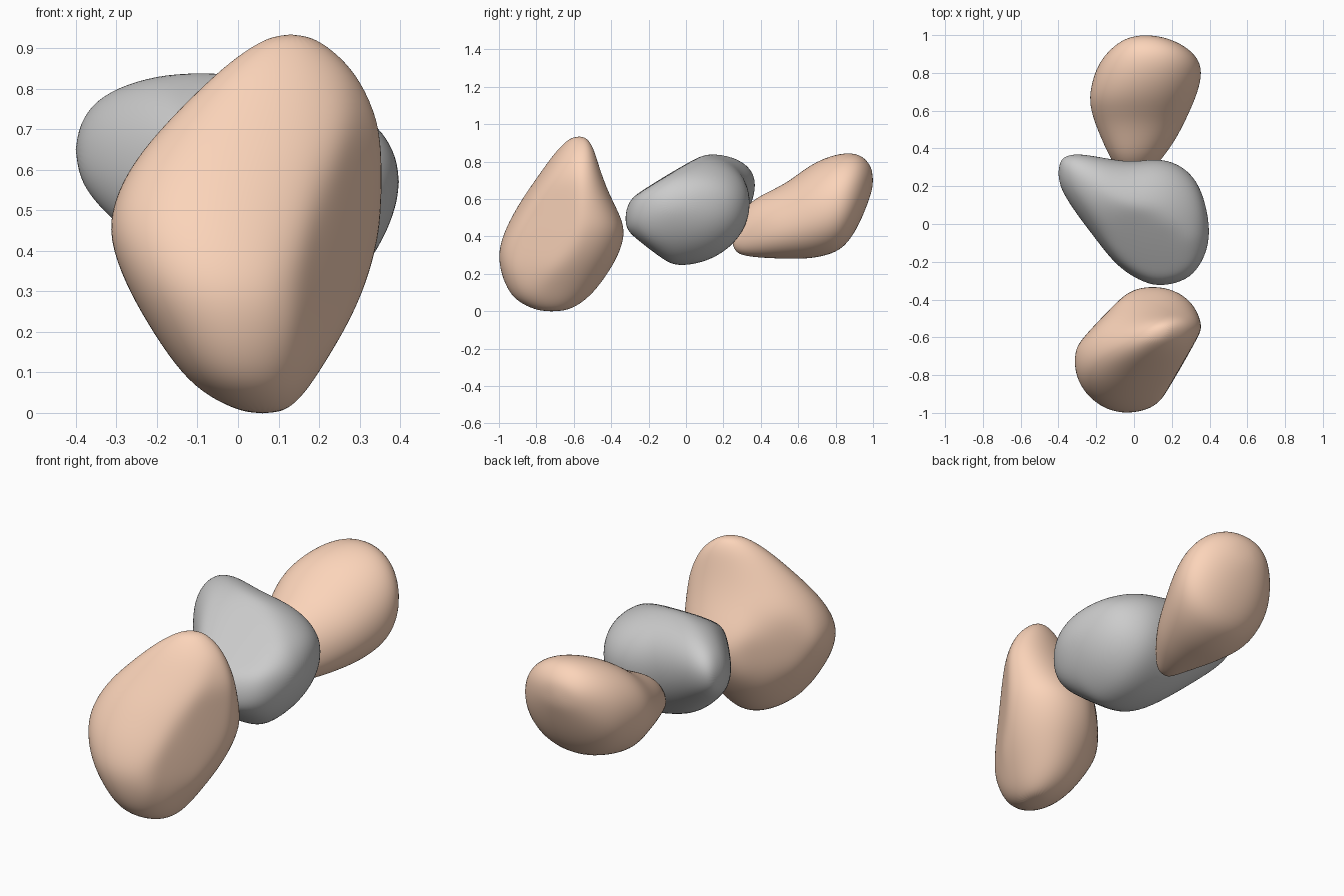
import bpy, bmesh, math
from mathutils import Vector

SEG = 28


def rounded(v, n):
    return math.copysign(abs(v) ** (2 / n), v)


def stone(name, axis, start, rings, end, skew=(0, 0), n=2.1, facets=(), color=None):
    """Loft slanted ovals along an axis; each ring = (position, min_b, max_b, min_c, max_c).
    The slant blends from skew[0] to skew[1]; facets = (normal, offset) planes worn flat."""
    b, c = [i for i in range(3) if i != axis]
    bm = bmesh.new()

    def vert(p, u, v):
        co = [0, 0, 0]
        co[axis], co[b], co[c] = p, u, v
        return bm.verts.new(co)

    loops = []
    for p, b0, b1, c0, c1 in rings:
        f = (p - start[0]) / (end[0] - start[0])
        s = skew[0] + (skew[1] - skew[0]) * f
        loop = []
        for i in range(SEG):
            t = 2 * math.pi * i / SEG
            u = (b0 + b1) / 2 + (b1 - b0) / 2 * rounded(math.cos(t), n) * 1.02
            v = (c0 + c1) / 2 + (c1 - c0) / 2 * rounded(math.sin(t + s), n) * 1.02
            loop.append(vert(p, u, v))
        loops.append(loop)
    for l0, l1 in zip(loops, loops[1:]):
        for i in range(SEG):
            j = (i + 1) % SEG
            bm.faces.new((l0[i], l0[j], l1[j], l1[i]))
    for pole, loop in ((vert(*start), loops[0]), (vert(*end), loops[-1])):
        for i in range(SEG):
            bm.faces.new((pole, loop[i], loop[(i + 1) % SEG]))
    # Wear the facets flat
    for normal, offset in facets:
        nrm = Vector(normal).normalized()
        for v in bm.verts:
            over = v.co.dot(nrm) - offset
            if over > 0:
                v.co -= nrm * over * 0.9
    bmesh.ops.recalc_face_normals(bm, faces=bm.faces)
    for f in bm.faces:
        f.smooth = True
    me = bpy.data.meshes.new(name)
    bm.to_mesh(me)
    bm.free()
    ob = bpy.data.objects.new(name, me)
    bpy.context.collection.objects.link(ob)
    sub = ob.modifiers.new("round", 'SUBSURF')
    sub.levels = sub.render_levels = 2
    if color:
        me.materials.append(color)
    return ob


peach = bpy.data.materials.new("peach")
peach.diffuse_color = (0.97, 0.66, 0.49, 1)

# Tall front stone, stacked along z (x range, y range)
stone("front_stone", 2, (-0.002, 0.06, -0.72), [
    (0.005, 0.00, 0.12, -0.80, -0.63),
    (0.05, -0.09, 0.165, -0.90, -0.55),
    (0.12, -0.155, 0.21, -0.955, -0.48),
    (0.22, -0.22, 0.27, -0.99, -0.41),
    (0.32, -0.275, 0.315, -1.00, -0.355),
    (0.43, -0.315, 0.345, -0.965, -0.328),
    (0.52, -0.305, 0.352, -0.92, -0.36),
    (0.62, -0.255, 0.355, -0.86, -0.41),
    (0.72, -0.17, 0.345, -0.79, -0.45),
    (0.82, -0.07, 0.30, -0.72, -0.48),
    (0.88, 0.00, 0.25, -0.67, -0.50),
    (0.925, 0.07, 0.19, -0.62, -0.53),
], (0.935, 0.13, -0.57), skew=(0.1, 0.4), n=2.1,
    facets=[((0.866, -0.5, 0), 0.59), ((-0.72, 0.69, 0), -0.225)], color=peach)

# Grey middle stone, stacked along x (y range, z range)
stone("middle_stone", 0, (-0.402, 0.27, 0.65), [
    (-0.39, 0.20, 0.335, 0.58, 0.71),
    (-0.36, 0.14, 0.36, 0.53, 0.76),
    (-0.30, 0.05, 0.37, 0.47, 0.80),
    (-0.20, -0.08, 0.355, 0.38, 0.83),
    (-0.10, -0.21, 0.335, 0.30, 0.838),
    (0.00, -0.28, 0.325, 0.26, 0.835),
    (0.10, -0.325, 0.34, 0.243, 0.82),
    (0.20, -0.318, 0.33, 0.26, 0.79),
    (0.30, -0.28, 0.27, 0.34, 0.74),
    (0.36, -0.20, 0.17, 0.43, 0.69),
    (0.39, -0.12, 0.05, 0.51, 0.63),
], (0.398, -0.04, 0.57), skew=(0.25, 0.1), n=2.1,
    facets=[((0, -0.518, 0.855), 0.668), ((0, -0.61, -0.79), -0.149)])

# Back stone with a low nose, stacked along y (x range, z range)
stone("back_stone", 1, (0.245, 0.02, 0.39), [
    (0.255, -0.04, 0.06, 0.335, 0.44),
    (0.28, -0.08, 0.09, 0.305, 0.51),
    (0.35, -0.125, 0.15, 0.292, 0.59),
    (0.45, -0.17, 0.22, 0.285, 0.64),
    (0.55, -0.21, 0.27, 0.283, 0.69),
    (0.65, -0.235, 0.315, 0.283, 0.77),
    (0.75, -0.22, 0.35, 0.30, 0.82),
    (0.85, -0.185, 0.355, 0.34, 0.845),
    (0.93, -0.12, 0.29, 0.47, 0.837),
    (0.98, -0.05, 0.19, 0.60, 0.79),
    (0.995, 0.01, 0.12, 0.65, 0.75),
], (1.0, 0.06, 0.70), skew=(-0.2, 0.0),
    facets=[((-0.75, -0.25, -0.6), -0.26)], color=peach)
